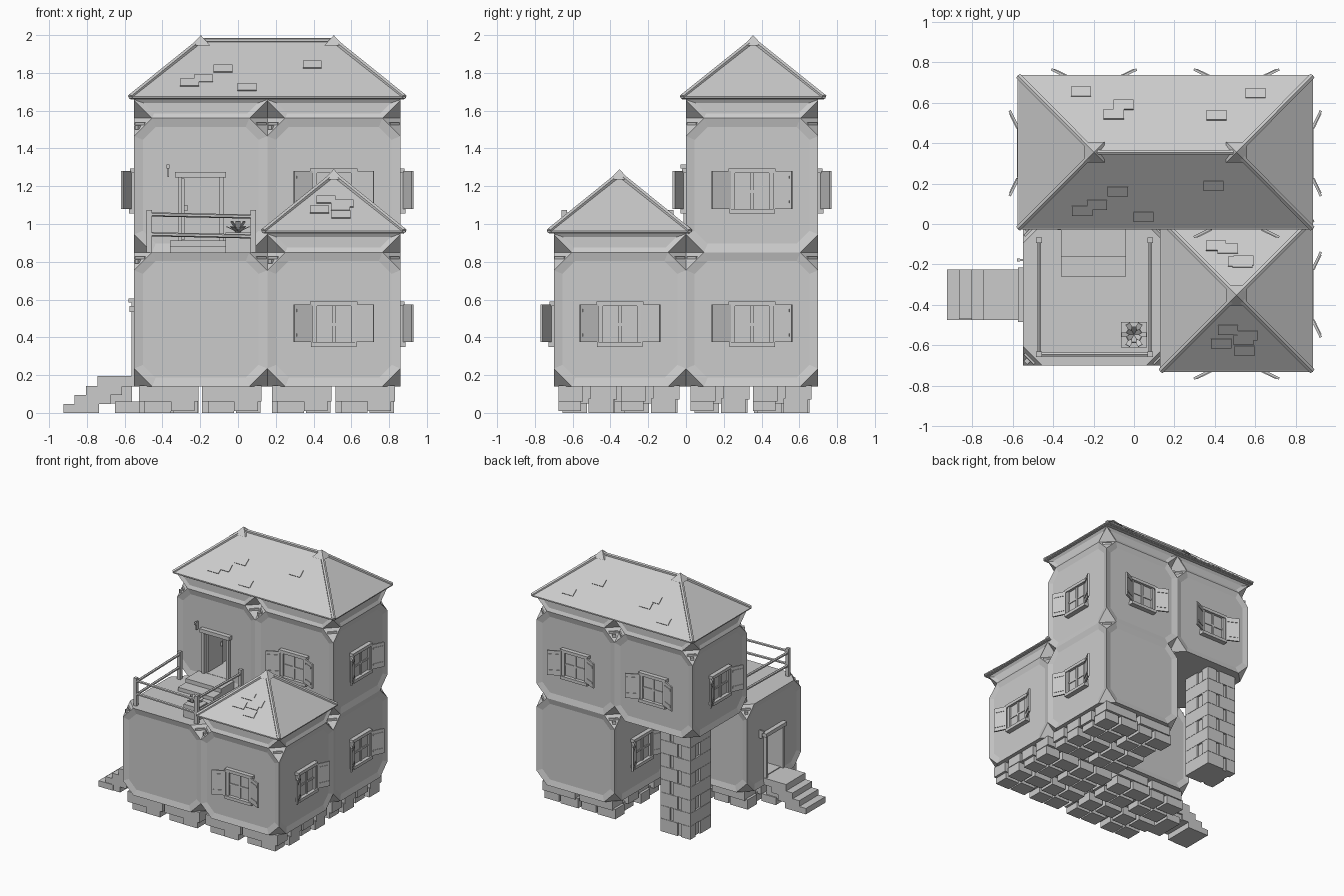
import bpy, bmesh, math, random
from mathutils import Vector, Matrix

if "Cube" in bpy.data.objects:
    bpy.data.objects.remove(bpy.data.objects["Cube"])

random.seed(4)
stone = bpy.data.materials.new("plain grey")
stone.diffuse_color = (0.6, 0.6, 0.6, 1)
stone.use_nodes = True
stone.node_tree.nodes["Principled BSDF"].inputs["Base Color"].default_value = stone.diffuse_color
CUT, XS, YS = 0.095, (-0.55, 0.155, 0.86), (-0.70, 0.0, 0.70)


def finish(name, bm):
    bmesh.ops.recalc_face_normals(bm, faces=bm.faces)
    me = bpy.data.meshes.new(name)
    bm.to_mesh(me)
    bm.free()
    ob = bpy.data.objects.new(name, me)
    me.materials.append(stone)
    bpy.context.collection.objects.link(ob)
    return ob


def add_box(bm, lo, hi, mat=Matrix()):
    lo, hi = Vector(lo), Vector(hi)
    m = mat @ Matrix.Translation((lo + hi) / 2) @ Matrix.Diagonal((*(hi - lo), 1))
    bmesh.ops.create_cube(bm, size=1, matrix=m)


def boxes(name, parts, mat=Matrix()):
    bm = bmesh.new()
    for p in parts:
        add_box(bm, p[0], p[1], mat @ p[2] if len(p) > 2 else mat)
    return finish(name, bm)


def add_bar(bm, p, q, r, sides=6):
    p, q = Vector(p), Vector(q)
    m = Matrix.Translation((p + q) / 2) @ (q - p).to_track_quat('Z', 'Y').to_matrix().to_4x4()
    bmesh.ops.create_cone(bm, cap_ends=True, segments=sides, radius1=r, radius2=r,
                          depth=(q - p).length, matrix=m)


def rot(angle, pivot=(0, 0, 0), axis='Z'):
    t = Matrix.Translation(pivot)
    return t @ Matrix.Rotation(math.radians(angle), 4, axis) @ t.inverted()


# Room block: box with its corners cut off and inset panels on the four sides
def block(name, lo, hi, cut_top=True, inset=0.05):
    bm = bmesh.new()
    for i in range(8):
        side = [(i >> k) & 1 for k in range(3)]
        corner = Vector([(lo, hi)[s][k] for k, s in enumerate(side)])
        if side[2] and not cut_top:
            bm.verts.new(corner)
            continue
        for k in range(3):
            v = corner.copy()
            v[k] += -CUT if side[k] else CUT
            bm.verts.new(v)
    bmesh.ops.convex_hull(bm, input=bm.verts)
    bmesh.ops.dissolve_limit(bm, angle_limit=0.03, verts=bm.verts, edges=bm.edges)
    bmesh.ops.recalc_face_normals(bm, faces=bm.faces)
    walls = [f for f in bm.faces if max(abs(f.normal.x), abs(f.normal.y)) > 0.99]
    bmesh.ops.inset_individual(bm, faces=walls, thickness=inset, depth=-0.012)
    return finish(name, bm)


def room(name, i, j, z):
    ob = block(name, (XS[i], YS[j], z), (XS[i + 1], YS[j + 1], z + 0.71))
    # small carved bracket in every upper corner cut
    cx, cy = (XS[i] + XS[i + 1]) / 2, (YS[j] + YS[j + 1]) / 2
    parts = []
    for sx in (-1, 1):
        for sy in (-1, 1):
            m = Matrix.Translation((cx + sx * 0.315, cy + sy * 0.312, z + 0.68)) @ rot(45 * sx * sy)
            parts += [((-0.012, -0.035, -0.008), (0.012, 0.035, 0.008), m),
                      ((-0.035, -0.012, -0.03), (0.012, 0.012, -0.008), m)]
    boxes(name + "_corner_brackets", parts)
    return ob


def cornice(name, x0, x1, y0, y1, z):
    block(name, (x0, y0, z), (x1, y1, z + 0.10), False, 0.028)


front_left = room("ground_front_left_room", 0, 0, 0.14)
room("ground_front_right_room", 1, 0, 0.14)
room("ground_back_right_room", 1, 1, 0.14)
upper_left = room("upper_left_room", 0, 1, 0.85)
room("upper_right_room", 1, 1, 0.85)
cornice("upper_left_cornice", XS[0], XS[1], 0, 0.7, 1.56)
cornice("upper_right_cornice", XS[1], XS[2], 0, 0.7, 1.56)
cornice("low_cornice", XS[1], XS[2], -0.7, 0, 0.85)


# Wall fittings are made facing -y, then turned onto their wall
def place(x, y, z, angle):
    return Matrix.Translation((x, y, z)) @ Matrix.Rotation(math.radians(angle), 4, 'Z')


def window(name, x, y, z, angle):
    parts = [((-0.10, 0.0, -0.11), (0.10, 0.02, 0.10)),               # pane
             ((-0.125, -0.022, 0.09), (0.125, 0.02, 0.115)),          # lintel
             ((-0.12, -0.028, -0.125), (0.12, 0.02, -0.10)),          # sill
             ((-0.009, -0.008, -0.10), (0.009, 0.01, 0.09)),          # mullions
             ((-0.09, -0.006, -0.015), (0.09, 0.01, 0.0))]
    for s in (-1, 1):
        parts.append(((s * 0.102 - 0.012, -0.015, -0.10), (s * 0.102 + 0.012, 0.02, 0.09)))
        hinge = rot(-s * 26, (s * 0.115, -0.018, 0))
        a, b = sorted((s * 0.115, s * 0.222))
        parts.append(((a, -0.024, -0.10), (b, -0.012, 0.10), hinge))
        for zz in (-0.07, 0.06):                                      # shutter battens
            parts.append(((a + 0.012, -0.028, zz), (b - 0.012, -0.022, zz + 0.014), hinge))
    boxes(name, parts, place(x, y, z, angle))


cx = (XS[0] + XS[1]) / 2, (XS[1] + XS[2]) / 2
for n, x, y, z, a in (("ground_front", cx[1], -0.7, 0.475, 0), ("ground_right_front", 0.86, -0.35, 0.475, 90),
                      ("ground_right_back", 0.86, 0.35, 0.475, 90), ("ground_under", 0.155, 0.35, 0.475, -90),
                      ("upper_front", cx[1], 0, 1.18, 0), ("upper_right", 0.86, 0.35, 1.18, 90),
                      ("upper_back_right", cx[1], 0.7, 1.18, 180), ("upper_back_left", cx[0], 0.7, 1.18, 180),
                      ("upper_left", -0.55, 0.35, 1.18, -90)):
    window(n + "_window", x, y, z, a)


# Doorway cut into a room, with frame, open leaf, handle and lamp hook
def door(name, wall, x, y, z, angle):
    m = place(x, y, z, angle)
    cutter = boxes(name + "_cutter", [((-0.10, -0.05, 0.06), (0.10, 0.30, 0.395))], m)
    mod = wall.modifiers.new("doorway", 'BOOLEAN')
    mod.object, mod.solver = cutter, 'EXACT'
    cutter.hide_render = True
    cutter.hide_viewport = True
    boxes(name, [((-0.135, -0.024, 0.395), (0.135, 0.02, 0.425)),
                 ((-0.12, -0.014, 0.05), (-0.098, 0.02, 0.395)),
                 ((0.098, -0.014, 0.05), (0.12, 0.02, 0.395)),
                 ((-0.098, 0.02, 0.065), (-0.085, 0.21, 0.39)),
                 ((-0.085, 0.18, 0.22), (-0.07, 0.19, 0.25)),
                 ((-0.177, -0.014, 0.40), (-0.167, 0.015, 0.465)),
                 ((-0.18, -0.03, 0.445), (-0.164, -0.014, 0.465))], m)


door("ground_door", front_left, -0.55, -0.35, 0.14, -90)
door("balcony_door", upper_left, cx[0], 0, 0.85, 0)
boxes("balcony_door_steps", [((-0.36, -0.16, 0.85), (-0.04, 0.005, 0.912)),
                             ((-0.36, -0.26, 0.85), (-0.04, -0.16, 0.88))])


# Hipped roof with round hip tiles, eave bars and pointed caps
def roof(name, x0, x1, y0, y1, z, top, ridge):
    ym = (y0 + y1) / 2
    base = [(x0, y0), (x1, y0), (x1, y1), (x0, y1)]
    peaks = [Vector((x, ym, top)) for x in ridge]
    bm = bmesh.new()
    for h in (z, z + 0.018):
        for p in base:
            bm.verts.new((*p, h))
    for p in peaks:
        bm.verts.new(p)
    bmesh.ops.convex_hull(bm, input=bm.verts)
    bmesh.ops.dissolve_limit(bm, angle_limit=0.02, verts=bm.verts, edges=bm.edges)
    finish(name, bm)
    bm = bmesh.new()
    for k, p in enumerate(base):
        peak = peaks[0] if k in (0, 3) else peaks[-1]
        add_bar(bm, (*p, z + 0.012), peak, 0.016)
        q = base[(k + 1) % 4]
        add_bar(bm, (*p, z + 0.01), (*q, z + 0.01), 0.008)
    if len(peaks) > 1:
        add_bar(bm, peaks[0], peaks[1], 0.014)
    for p in peaks:
        bmesh.ops.create_cone(bm, cap_ends=True, segments=4, radius1=0.072, radius2=0.0, depth=0.055,
                              matrix=Matrix.Translation(p + Vector((0, 0, 0.0))) @ rot(45))
    finish(name + "_ridge_tiles", bm)
    # a few raised shingles on the front and back slopes
    pitch = math.degrees(math.atan2(top - z - 0.018, ym - y0))
    parts = []
    for s in (-1, 1):
        for k in range(5):
            t = random.uniform(0.12, 0.6)
            half = (x1 - x0) / 2 - t * (ridge[0] - x0) - 0.12
            x = (x0 + x1) / 2 + random.uniform(-half, half)
            m = Matrix.Translation((x, ym + s * (ym - y0) * (1 - t), z + 0.018 + t * (top - z - 0.018)))
            parts.append(((-0.05, -0.03, -0.002), (0.05, 0.03, 0.006), m @ rot(-s * pitch, axis='X')))
    boxes(name + "_shingles", parts)


roof("main_roof", -0.57, 0.88, -0.02, 0.73, 1.66, 1.972, (-0.197, 0.507))
roof("low_roof", 0.135, 0.88, -0.725, 0.02, 0.95, 1.263, (0.507,))

# Foundation stones under the three ground rooms
parts = []
for i, j in ((0, 0), (1, 0), (1, 1)):
    for a in range(2):
        for b in range(2):
            x, y = XS[i] + 0.025 + a * 0.335, YS[j] + 0.025 + b * 0.33
            parts += [((x, y, 0.06), (x + 0.315, y + 0.13, 0.145)),
                      ((x + 0.02, y + 0.17, 0.07), (x + 0.315, y + 0.31, 0.145)),
                      ((x + 0.03, y + 0.02, 0), (x + 0.17, y + 0.15, 0.075)),
                      ((x + 0.17, y, 0.01), (x + 0.295, y + 0.12, 0.075)),
                      ((x, y + 0.18, 0), (x + 0.16, y + 0.30, 0.08)),
                      ((x + 0.18, y + 0.16, 0), (x + 0.31, y + 0.29, 0.075)),
                      ((x + 0.13, y + 0.10, 0.05), (x + 0.2, y + 0.22, 0.145))]
boxes("foundation_stones", parts)

# Stone pillar holding up the overhanging corner room
parts = [((-0.465, 0.375, 0), (-0.225, 0.615, 0.86))]
for k in range(8):
    z, e = k * 0.107, 0.015
    for s in (-1, 1):
        w = 0.14 if (k + (s > 0)) % 2 else 0.07
        x0, x1 = (-0.345 - 0.12 - e, -0.465 + w) if s < 0 else (-0.225 - w, -0.225 + e)
        parts += [((x0, 0.36, z), (x1, 0.50, z + 0.105)),
                  ((x0, 0.63 - w, z), (x1, 0.63, z + 0.105))]
boxes("overhang_pillar", parts)

# Entrance stairs and landing
parts = [((-0.745, -0.475, 0.14), (-0.54, -0.225, 0.195)), ((-0.69, -0.46, 0.05), (-0.56, -0.24, 0.14)),
         ((-0.65, -0.47, 0), (-0.52, -0.23, 0.06))]
for k in range(4):
    x = -0.925 + k * 0.06
    parts.append(((x, -0.475 + 0.005 * (k % 2), max(0, k * 0.047 - 0.047)), (x + 0.13, -0.225, 0.048 + k * 0.047)))
boxes("entrance_stairs", parts)

# Balcony railing
xa, xb, ya, yb = -0.47, 0.08, -0.645, -0.08
boxes("railing_posts", [((x - 0.014, y - 0.014, 0.85), (x + 0.014, y + 0.014, 1.075))
                        for x in (xa, xb) for y in (ya, yb)])
bm = bmesh.new()
for z in (0.94, 1.045):
    for p, q in (((xa, yb), (xa, ya)), ((xa, ya), (xb, ya)), ((xb, ya), (xb, yb))):
        add_bar(bm, (*p, z + 0.006), (*q, z - 0.006), 0.011)
finish("railing_rails", bm)

# Planter with leaves on the balcony
boxes("planter_box", [((-0.065, -0.61, 0.85), (0.065, -0.485, 0.955))])
leaves = []
for k in range(12):
    m = Matrix.Translation((0, -0.548, 0.955)) @ rot(k * 30) @ rot(-25 - 30 * (k % 2), axis='Y')
    leaves.append(((0, -0.012, 0), (0.07, 0.012, 0.005), m))
boxes("planter_leaves", leaves)
